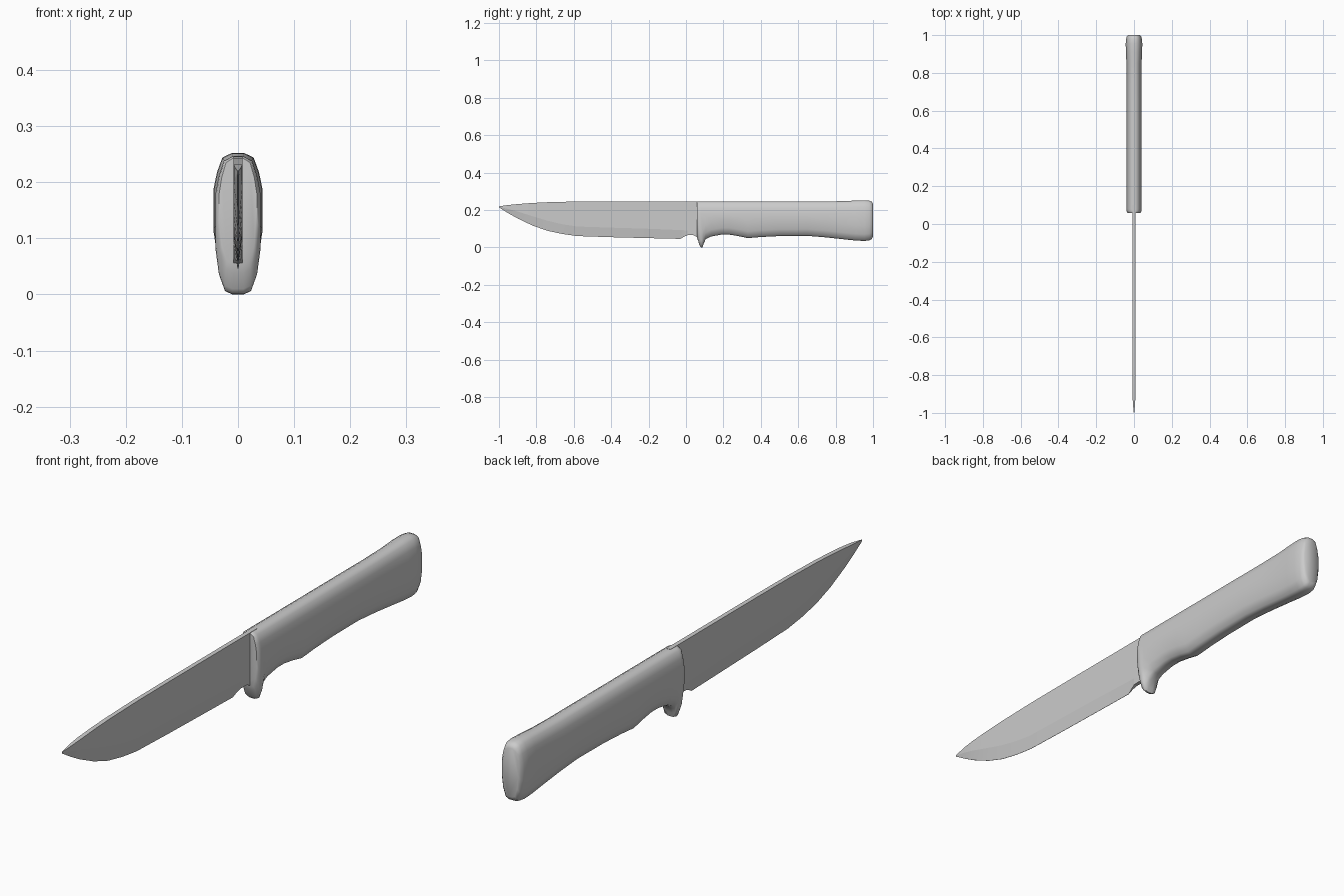
import bpy, bmesh
from math import radians


def loft(name, rings, angle):
    """Skin a list of equal-length closed rings and cap both ends."""
    bm = bmesh.new()
    rows = [[bm.verts.new(p) for p in ring] for ring in rings]
    n = len(rows[0])
    for a, b in zip(rows, rows[1:]):
        for i in range(n):
            j = (i + 1) % n
            bm.faces.new((a[i], a[j], b[j], b[i]))
    bm.faces.new(rows[0])
    bm.faces.new(rows[-1])
    bmesh.ops.recalc_face_normals(bm, faces=bm.faces)
    mesh = bpy.data.meshes.new(name)
    bm.to_mesh(mesh)
    bm.free()
    obj = bpy.data.objects.new(name, mesh)
    bpy.context.collection.objects.link(obj)
    bpy.ops.object.select_all(action='DESELECT')
    obj.select_set(True)
    bpy.context.view_layer.objects.active = obj
    bpy.ops.object.shade_smooth_by_angle(angle=radians(angle))
    return obj


def mirrored_ring(half, y):
    """Half section (x, z) from top to bottom, mirrored across x = 0."""
    return [(x, y, z) for x, z in half] + [(-x, y, z) for x, z in reversed(half)]


# Handle: y, bottom z, top z, half width
handle_sections = [
    (0.058, 0.052, 0.243, 0.034), (0.064, 0.038, 0.246, 0.038),
    (0.073, 0.010, 0.246, 0.040), (0.080, 0.001, 0.246, 0.040),
    (0.088, 0.000, 0.246, 0.040), (0.094, 0.018, 0.246, 0.040),
    (0.105, 0.044, 0.246, 0.040), (0.135, 0.059, 0.246, 0.040),
    (0.190, 0.069, 0.246, 0.040), (0.230, 0.069, 0.246, 0.040),
    (0.280, 0.061, 0.246, 0.040), (0.330, 0.050, 0.246, 0.040),
    (0.400, 0.056, 0.246, 0.040), (0.500, 0.061, 0.246, 0.040),
    (0.650, 0.062, 0.246, 0.040), (0.750, 0.054, 0.246, 0.040),
    (0.850, 0.043, 0.248, 0.040), (0.910, 0.037, 0.251, 0.043),
    (0.955, 0.035, 0.252, 0.044), (0.980, 0.038, 0.250, 0.042),
    (0.993, 0.045, 0.245, 0.038), (1.000, 0.058, 0.234, 0.032)]
rings = []
for y, bot, top, w in handle_sections:
    half = [(0.25 * w, top), (0.63 * w, top - 0.008), (0.85 * w, top - 0.034),
            (w, top - 0.066), (w, bot + 0.080), (0.85 * w, bot + 0.036),
            (0.58 * w, bot + 0.006), (0.25 * w, bot)]
    rings.append(mirrored_ring(half, y))
loft("handle", rings, 50)

# Blade: y, spine z, bevel start z, edge z, half thickness, edge half thickness
blade_sections = [
    (-1.00, 0.220, 0.217, 0.214, 0.001, 0.0005),
    (-0.95, 0.227, 0.206, 0.183, 0.006, 0.0005),
    (-0.90, 0.232, 0.192, 0.155, 0.008, 0.0005),
    (-0.82, 0.238, 0.167, 0.117, 0.008, 0.0005),
    (-0.74, 0.242, 0.143, 0.089, 0.008, 0.0005),
    (-0.66, 0.244, 0.124, 0.072, 0.008, 0.0005),
    (-0.58, 0.246, 0.112, 0.061, 0.008, 0.0005),
    (-0.40, 0.247, 0.106, 0.055, 0.008, 0.0005),
    (-0.20, 0.247, 0.100, 0.050, 0.008, 0.0005),
    (-0.03, 0.247, 0.093, 0.046, 0.008, 0.0005),
    (-0.01, 0.247, 0.092, 0.058, 0.008, 0.003),
    (0.01, 0.247, 0.091, 0.066, 0.008, 0.007),
    (0.04, 0.247, 0.091, 0.066, 0.008, 0.008),
    (0.06, 0.247, 0.091, 0.055, 0.008, 0.008),
    (0.10, 0.247, 0.091, 0.060, 0.008, 0.008)]
loft("blade", [mirrored_ring([(t, top), (t, bev), (e, edge)], y)
               for y, top, bev, edge, t, e in blade_sections], 5)
